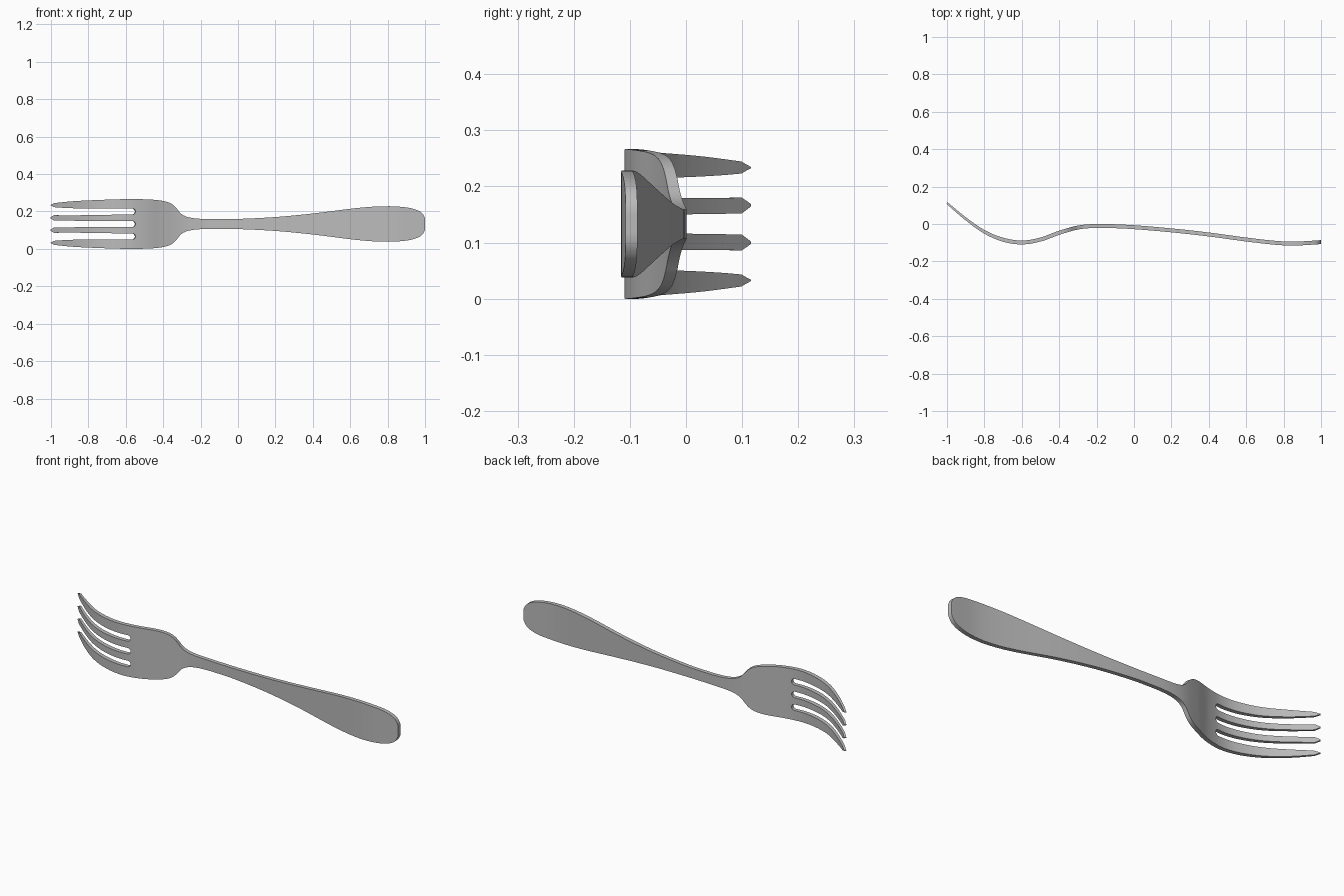
import bpy, bmesh, math
from mathutils import Vector

cube = bpy.data.objects.get("Cube")
if cube:
    bpy.data.objects.remove(cube, do_unlink=True)

MID_Z = 0.133
SLOT_END = -0.55
SLOT_R = 0.016

# Side curve of the fork: (x, y)
SPINE = [(-1, .112), (-.9, .028), (-.8, -.042), (-.7, -.084), (-.6, -.099),
         (-.5, -.083), (-.4, -.047), (-.3, -.019), (-.2, -.01), (-.1, -.012),
         (0, -.017), (.2, -.034), (.4, -.056), (.6, -.083), (.75, -.1),
         (.85, -.105), (1, -.097)]
# Half width of the outline: (x, half width)
OUTLINE = [(-1, .109), (-.9, .12), (-.8, .126), (-.6, .133), (-.5, .132),
           (-.42, .126), (-.37, .114), (-.34, .094), (-.31, .058), (-.28, .04),
           (-.22, .029), (-.1, .026), (0, .027), (.2, .037), (.4, .056),
           (.6, .081), (.7, .091), (.8, .095), (.88, .091), (.93, .083),
           (.97, .068), (.99, .05), (1, .03)]


def curve(points, x):
    """Smooth curve through the points, read at x."""
    last = len(points) - 1

    def slope(i):
        a, b = points[max(i - 1, 0)], points[min(i + 1, last)]
        return (b[1] - a[1]) / (b[0] - a[0])

    i = 0
    while i < last - 1 and x > points[i + 1][0]:
        i += 1
    (x0, y0), (x1, y1) = points[i], points[i + 1]
    d = x1 - x0
    t = (x - x0) / d
    s = 1 - t
    return (y0 * (1 + 2 * t) * s * s + slope(i) * d * t * s * s
            + y1 * t * t * (3 - 2 * t) - slope(i + 1) * d * t * t * s)


def strips(x):
    """The four z ranges at x: separate on the tines, touching on the body."""
    h = curve(OUTLINE, x)
    if x >= SLOT_END:
        inner, outer = (0, h / 2), (h / 2, h)
    else:
        into_end = max(0, (x - SLOT_END + SLOT_R) / SLOT_R)
        w = SLOT_R * math.sqrt(max(0, 1 - into_end ** 2))
        taper = max(0, (-.6 - x) / .4) ** 2
        inner = (w + .003 * taper, h / 2 - w - .002 * taper + (.066 - h / 2) * taper)
        outer = (h / 2 + w + (.076 - h / 2) * taper, h)
        # Pointed tine tips
        if x < -.98:
            k = .15 + .85 * (x + 1) / .02
            inner, outer = [((a + b) / 2 - k * (b - a) / 2,
                             (a + b) / 2 + k * (b - a) / 2) for a, b in (inner, outer)]
    return [inner, outer, (-inner[1], -inner[0]), (-outer[1], -outer[0])]


def spread(a, b, n):
    return [a + (b - a) * i / n for i in range(n)]


stations = (spread(-1, -.98, 2) + spread(-.98, SLOT_END - SLOT_R, 16)
            + [SLOT_END - SLOT_R * math.cos(i * math.pi / 12) for i in range(6)]
            for _ in range(1))
stations = next(stations)
# Slot ends are rounded by stations that crowd toward the closed end
stations = [x for x in stations if x < SLOT_END - SLOT_R]
stations += [SLOT_END - SLOT_R + SLOT_R * math.sin(i * math.pi / 12) for i in range(6)]
stations += spread(SLOT_END, -.2, 22) + spread(-.2, .85, 24) + spread(.85, .97, 6)
stations += spread(.97, 1, 5) + [1]

# Flat sheet of the outline
bm = bmesh.new()
for x0, x1 in zip(stations, stations[1:]):
    for (a0, b0), (a1, b1) in zip(strips(x0), strips(x1)):
        bm.faces.new([bm.verts.new((x, -.5, z))
                      for x, z in ((x0, a0), (x1, a1), (x1, b1), (x0, b0))])
bmesh.ops.remove_doubles(bm, verts=bm.verts[:], dist=1e-5)

# Back sheet and the rim between the two
rim = [e for e in bm.edges if e.is_boundary]
front = bm.verts[:]
copy = bmesh.ops.duplicate(bm, geom=front + bm.edges[:] + bm.faces[:])["vert_map"]
for v in front:
    copy[v].co.y = .5
for e in rim:
    a, b = e.verts
    bm.faces.new((a, b, copy[b], copy[a]))

# Bend along the side curve, with thinner tine tips
for v in bm.verts:
    x, side, z = v.co
    e = .004
    lo, hi = max(-1, x - e), min(1, x + e)
    slope = (curve(SPINE, hi) - curve(SPINE, lo)) / (hi - lo)
    normal = Vector((-slope, 1, 0)).normalized()
    thick = .01 + .011 * min(1, (x + 1) / .3)
    v.co = Vector((x, curve(SPINE, x), z + MID_Z)) + normal * side * thick
bmesh.ops.recalc_face_normals(bm, faces=bm.faces[:])

mesh = bpy.data.meshes.new("fork")
bm.to_mesh(mesh)
bm.free()
fork = bpy.data.objects.new("fork", mesh)
bpy.context.collection.objects.link(fork)

# Grey metal
grey = bpy.data.materials.new("grey_metal")
grey.use_nodes = True
color = (.5, .5, .5, 1)
grey.diffuse_color = color
grey.node_tree.nodes["Principled BSDF"].inputs["Base Color"].default_value = color
mesh.materials.append(grey)

bpy.ops.object.select_all(action='DESELECT')
fork.select_set(True)
bpy.context.view_layer.objects.active = fork
bpy.ops.object.shade_smooth_by_angle(angle=math.radians(30))
